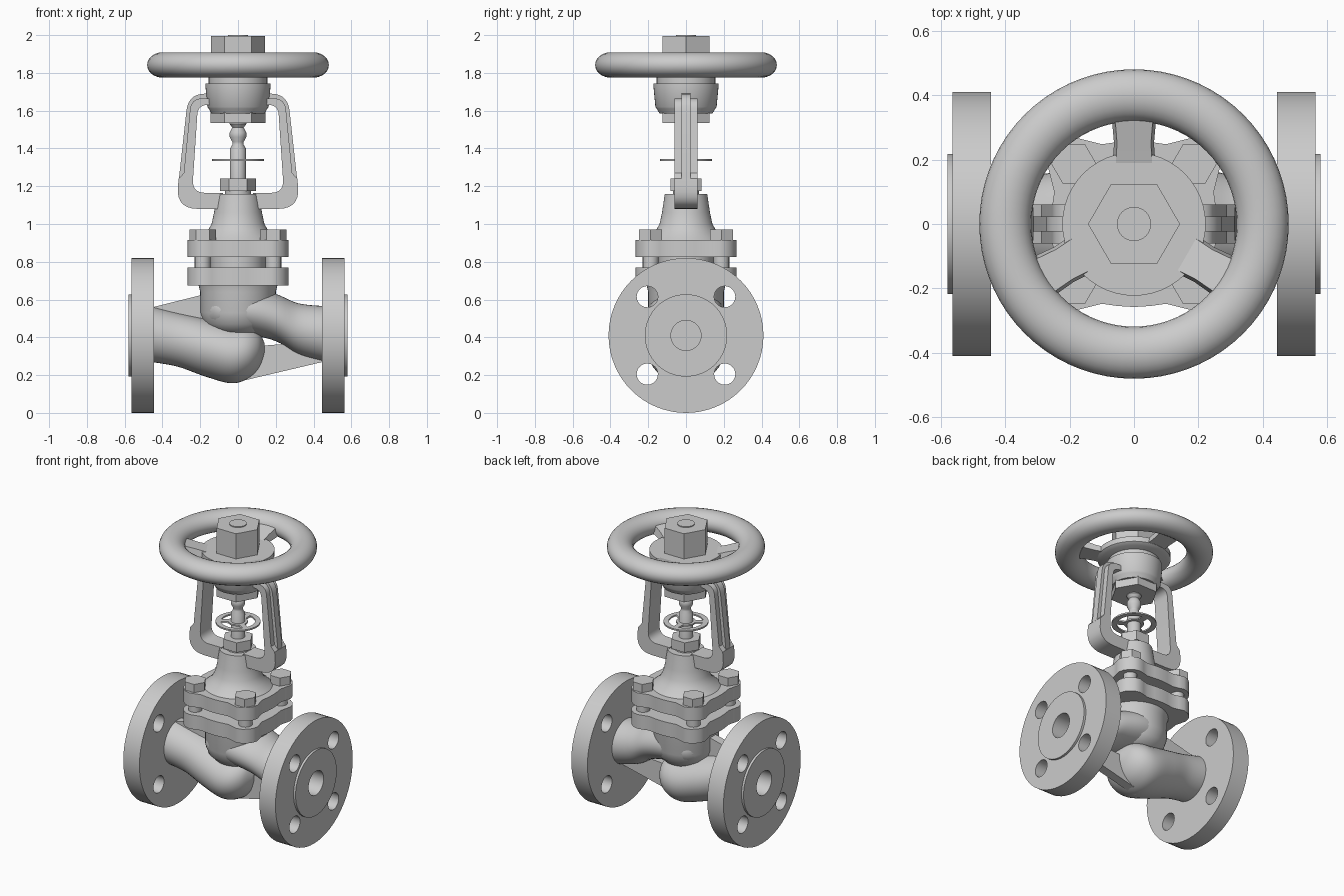
import bpy, bmesh
from math import sin, cos, pi, radians, tau
from mathutils import Vector, Matrix

cube = bpy.data.objects.get("Cube")
if cube:
    bpy.data.objects.remove(cube, do_unlink=True)

metal = bpy.data.materials.new("cast_grey")
metal.use_nodes = True
metal.diffuse_color = (0.6, 0.6, 0.6, 1)
metal.node_tree.nodes["Principled BSDF"].inputs["Base Color"].default_value = (0.6, 0.6, 0.6, 1)


def loft(name, rings, closed=False, angle=35):
    """Skin a list of point rings; cap the ends unless the loop is closed."""
    bm = bmesh.new()
    rows = [[bm.verts.new(p) for p in ring] for ring in rings]
    n = len(rows[0])
    pairs = list(zip(rows, rows[1:])) + ([(rows[-1], rows[0])] if closed else [])
    for a, b in pairs:
        for i in range(n):
            j = (i + 1) % n
            bm.faces.new((a[i], a[j], b[j], b[i]))
    if not closed:
        bm.faces.new(rows[0])
        bm.faces.new(rows[-1])
    bmesh.ops.recalc_face_normals(bm, faces=bm.faces)
    mesh = bpy.data.meshes.new(name)
    bm.to_mesh(mesh)
    bm.free()
    mesh.materials.append(metal)
    obj = bpy.data.objects.new(name, mesh)
    bpy.context.collection.objects.link(obj)
    smooth(obj, angle)
    return obj


def smooth(obj, angle=35):
    bpy.ops.object.select_all(action='DESELECT')
    obj.select_set(True)
    bpy.context.view_layer.objects.active = obj
    bpy.ops.object.shade_smooth_by_angle(angle=radians(angle))


def lathe(name, profile, centre=(0, 0), sides=48):
    """Turn (radius, z) points round a vertical axis."""
    cx, cy = centre
    return loft(name, [[(cx + r * cos(tau * i / sides), cy + r * sin(tau * i / sides), z)
                        for i in range(sides)] for r, z in profile])


def lathe_x(name, profile, centre=(0, 0.41), sides=64):
    """Turn (radius, x) points round an axis along x."""
    cy, cz = centre
    return loft(name, [[(x, cy + r * cos(tau * i / sides), cz + r * sin(tau * i / sides))
                        for i in range(sides)] for r, x in profile])


def hexagon(name, r, z0, z1, centre=(0, 0)):
    return lathe(name, [(r, z0), (r, z1)], centre, 6)


def slab(name, outline, half):
    """Outline in the xz plane, given thickness along y."""
    return loft(name, [[(x, y, z) for x, z in outline] for y in (-half, half)])


def rounded(points, steps=7):
    """Round each (x, z, radius) corner of an outline."""
    out = []
    for i, (x, z, r) in enumerate(points):
        p = Vector((x, z))
        if not r:
            out.append(p)
            continue
        a = p + (Vector(points[i - 1][:2]) - p).normalized() * r
        b = p + (Vector(points[(i + 1) % len(points)][:2]) - p).normalized() * r
        for k in range(steps + 1):
            t = k / steps
            out.append(a * (1 - t) ** 2 + p * 2 * t * (1 - t) + b * t * t)
    return out


def spline(keys, steps=5):
    """Smooth interpolation through key sections."""
    keys = [Vector(k) for k in keys]
    out = []
    for i in range(len(keys) - 1):
        p0, p1, p2, p3 = keys[max(i - 1, 0)], keys[i], keys[i + 1], keys[min(i + 2, len(keys) - 1)]
        for k in range(steps):
            t = k / steps
            out.append(p1 + (p2 - p0) * (t / 2) + (p0 * 2 - p1 * 5 + p2 * 4 - p3) * (t * t / 2)
                       + (p1 * 3 - p0 - p2 * 3 + p3) * (t ** 3 / 2))
    return out + [keys[-1]]


def passage(name, keys, sides=40):
    """Body tube from (x, bottom, top, half width) sections."""
    rings = []
    for x, lo, hi, w in spline(keys):
        rings.append([(x, w * cos(tau * i / sides), (lo + hi) / 2 + (hi - lo) / 2 * sin(tau * i / sides))
                      for i in range(sides)])
    return loft(name, rings, angle=50)


# Pipe flanges with bolt holes and a bore
cutters = [lathe_x("bolt_hole_cutter", [(0.056, -0.7), (0.056, 0.7)], (y, 0.41 + z), 32)
           for y in (-0.205, 0.205) for z in (-0.205, 0.205)]
cutters.append(lathe_x("bore_cutter", [(0.08, -0.7), (0.08, 0.7)], sides=32))
for side, s in (("right", -1), ("left", 1)):
    flange = lathe_x(side + "_pipe_flange", [(0.41, s * 0.445), (0.41, s * 0.565), (0.218, s * 0.565),
                                             (0.218, s * 0.58)])
    bpy.context.view_layer.objects.active = flange
    for c in cutters:
        mod = flange.modifiers.new("hole", 'BOOLEAN')
        mod.object = c
        mod.solver = 'EXACT'
        bpy.ops.object.modifier_apply(modifier=mod.name)
    smooth(flange)
for c in cutters:
    bpy.data.objects.remove(c, do_unlink=True)

# S-shaped body: low inlet, high outlet, central neck and webs
passage("inlet_passage", [(-0.46, 0.27, 0.565, 0.15), (-0.32, 0.245, 0.53, 0.15), (-0.18, 0.195, 0.5, 0.175),
                          (-0.04, 0.157, 0.47, 0.195), (0.05, 0.18, 0.46, 0.18), (0.11, 0.235, 0.43, 0.125),
                          (0.14, 0.31, 0.37, 0.04)])
passage("outlet_passage", [(0.46, 0.27, 0.565, 0.15), (0.32, 0.31, 0.58, 0.15), (0.2, 0.38, 0.63, 0.175),
                           (0.05, 0.415, 0.67, 0.195), (-0.1, 0.43, 0.66, 0.175), (-0.17, 0.47, 0.62, 0.1),
                           (-0.19, 0.53, 0.57, 0.03)])
lathe("body_neck", [(0.08, 0.41), (0.14, 0.43), (0.18, 0.47), (0.2, 0.53), (0.2, 0.64), (0.21, 0.68)])
slab("upper_web", [(-0.45, 0.56), (-0.19, 0.625), (-0.15, 0.45), (-0.45, 0.42)], 0.03)
slab("lower_web", [(0.45, 0.27), (-0.03, 0.157), (0.05, 0.35), (0.45, 0.38)], 0.03)

# Lobed bonnet flanges: one eighth of the outline, repeated
eighth = [(0.258, 0), (0.255, 0.05), (0.248, 0.1), (0.258, 0.14), (0.267, 0.175), (0.258, 0.21), (0.237, 0.237)]
quarter = eighth + [(y, x) for x, y in reversed(eighth[1:-1])]
lobed = [Matrix.Rotation(q * pi / 2, 2) @ Vector(p) for q in range(4) for p in quarter]
for name, z0, z1 in (("body_flange", 0.675, 0.77), ("bonnet_flange", 0.825, 0.915)):
    loft(name, [[(x, y, z) for x, y in lobed] for z in (z0, z1)])
lathe("gasket_spigot", [(0.145, 0.76), (0.145, 0.83)])
for i, (x, y) in enumerate([(a, b) for a in (-0.187, 0.187) for b in (-0.187, 0.187)]):
    lathe("bolt_shank_%d" % i, [(0.042, 0.7), (0.042, 0.92)], (x, y), 20)
    hexagon("bolt_head_%d" % i, 0.07, 0.91, 0.97, (x, y))

# Bonnet, gland and stem
lathe("bonnet", [(0.215, 0.91), (0.2, 0.925), (0.165, 0.955), (0.14, 1.0), (0.127, 1.06), (0.112, 1.16)])
lathe("gland_collar", [(0.07, 1.15), (0.07, 1.18)])
hexagon("gland_nut", 0.096, 1.175, 1.24)
lathe("stem", [(0.042, 1.2), (0.042, 1.4), (0.03, 1.42), (0.03, 1.435), (0.044, 1.46), (0.044, 1.485),
               (0.03, 1.51), (0.045, 1.53), (0.045, 1.6)], sides=32)

# Thin travel indicator
loft("indicator_ring", [[(r * cos(a), r * sin(a), z) for r, z in
                         ((0.105, 1.334), (0.137, 1.334), (0.137, 1.344), (0.105, 1.344))]
                        for a in [tau * i / 48 for i in range(48)]], closed=True)
lathe("indicator_hub", [(0.06, 1.334), (0.06, 1.344)], sides=32)


def spoke(name, angle, sections):
    """Radial bar from (radius, half width, bottom, top) sections."""
    turn = Matrix.Rotation(angle, 3, 'Z')
    loft(name, [[turn @ Vector(p) for p in ((r, -w, lo), (r, w, lo), (r, w * 0.85, hi), (r, -w * 0.85, hi))]
                for r, w, lo, hi in sections])


for i in range(3):
    a = pi / 2 + i * tau / 3
    spoke("indicator_spoke_%d" % i, a, [(0.04, 0.02, 1.334, 1.344), (0.115, 0.02, 1.334, 1.344)])
    spoke("wheel_spoke_%d" % i, a, [(0.17, 0.068, 1.785, 1.82), (0.25, 0.062, 1.795, 1.84),
                                    (0.36, 0.072, 1.81, 1.87)])

# Yoke arms: wide inner band with a narrow outer rib
inner = [(0.12, 1.63, 0), (0.212, 1.63, 0.05), (0.243, 1.165, 0.07), (0.08, 1.165, 0)]
band = [(0.08, 1.08, 0), (0.33, 1.08, 0.12), (0.314, 1.24, 0), (0.287, 1.27, 0), (0.248, 1.665, 0.06),
        (0.12, 1.665, 0)] + inner
rib = [(0.08, 1.085, 0), (0.33, 1.085, 0.12), (0.263, 1.69, 0.09), (0.12, 1.69, 0)] + inner
for side, s in (("left", 1), ("right", -1)):
    for part, outline, half in (("band", band, 0.06), ("rib", rib, 0.023)):
        slab("%s_yoke_%s" % (side, part), [(s * x, z) for x, z in rounded(outline)], half)

# Yoke head and its lower nut
hexagon("yoke_nut", 0.145, 1.535, 1.6)
lathe("yoke_head", [(0.14, 1.585), (0.155, 1.61), (0.162, 1.62), (0.172, 1.725), (0.172, 1.745),
                    (0.155, 1.745), (0.155, 1.79)])

# Handwheel
loft("wheel_rim", [[((0.4 + 0.081 * cos(b)) * cos(a), (0.4 + 0.081 * cos(b)) * sin(a), 1.842 + 0.067 * sin(b))
                    for b in [tau * j / 24 for j in range(24)]]
                   for a in [tau * i / 72 for i in range(72)]], closed=True)
lathe("wheel_hub", [(0.2, 1.775), (0.223, 1.79), (0.223, 1.825)])
hexagon("wheel_nut", 0.143, 1.82, 1.994)
lathe("stem_tip", [(0.053, 1.98), (0.053, 2.0)], sides=32)
